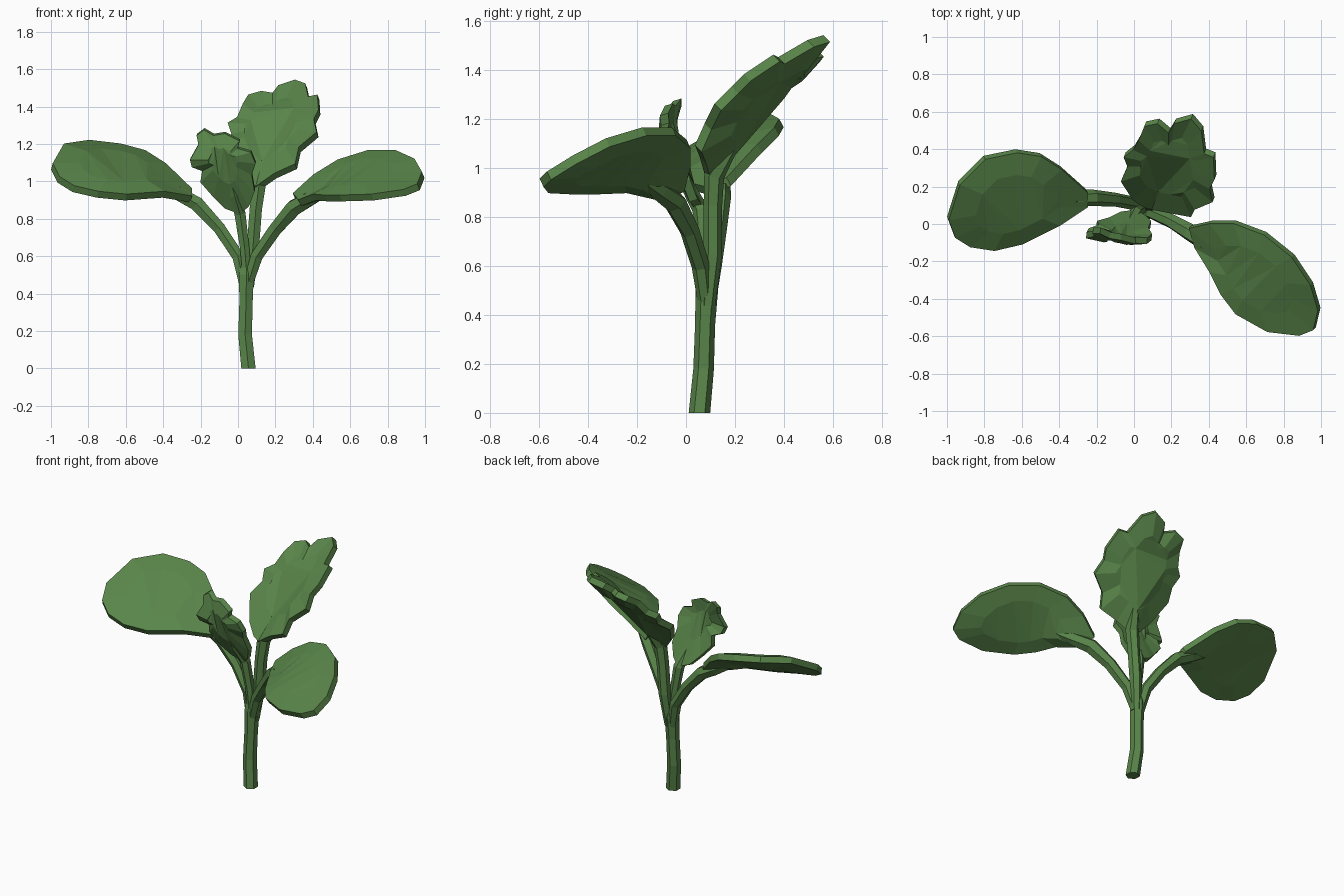
import bpy, bmesh, math
from mathutils import Vector

green = bpy.data.materials.new("leaf green")
green.diffuse_color = (0.10, 0.235, 0.068, 1)


def finish(name, bm):
    bmesh.ops.recalc_face_normals(bm, faces=bm.faces[:])
    me = bpy.data.meshes.new(name)
    bm.to_mesh(me)
    bm.free()
    me.materials.append(green)
    ob = bpy.data.objects.new(name, me)
    bpy.context.collection.objects.link(ob)


def bridge(bm, a, b):
    n = len(a)
    for i in range(n):
        j = (i + 1) % n
        bm.faces.new((a[i], a[j], b[j], b[i]))


def tube(name, path, sides=6):
    """Faceted stalk along a path of (x, y, z, radius)."""
    bm = bmesh.new()
    pts = [Vector(p[:3]) for p in path]
    rings = []
    for i, p in enumerate(pts):
        t = (pts[min(i + 1, len(pts) - 1)] - pts[max(i - 1, 0)]).normalized()
        if i == 0 and p.z < 0.1:
            t = Vector((0, 0, 1))          # flat foot on the ground
        u = (Vector((0, 1, 0)) - t * t.y).normalized()
        v = t.cross(u)
        rings.append([bm.verts.new(p + path[i][3] * (
            u * math.cos(k * math.tau / sides) + v * math.sin(k * math.tau / sides)))
            for k in range(sides)])
    for a, b in zip(rings, rings[1:]):
        bridge(bm, a, b)
    bm.faces.new(rings[0])
    bm.faces.new(rings[-1])
    finish(name, bm)


def leaf(name, outline, thick, bulge, cup, inner):
    """Thick faceted blade: rim wall, then an inner ring and a flat middle on
    both sides. cup shifts the middle of the blade along a vector."""
    bm = bmesh.new()
    pts = [Vector(p) for p in outline]
    c = sum(pts, Vector()) / len(pts)
    n = Vector()
    for a, b in zip(pts, pts[1:] + pts[:1]):
        n += (a - c).cross(b - c)
    n.normalize()
    cup = Vector(cup)
    rims = []
    for s in (1, -1):
        rim = [bm.verts.new(p + n * s * thick / 2) for p in pts]
        mid = [bm.verts.new(c + (p - c) * inner + cup + n * s * (thick / 2 + bulge))
               for p in pts]
        bridge(bm, rim, mid)
        bm.faces.new(mid)
        rims.append(rim)
    bridge(bm, *rims)
    bmesh.ops.triangulate(bm, faces=bm.faces[:])
    finish(name, bm)


# main stem
tube("main_stem", [(0.056, 0.055, 0, 0.044), (0.038, 0.072, 0.18, 0.042),
                   (0.043, 0.078, 0.36, 0.041), (0.045, 0.085, 0.5, 0.046),
                   (0.045, 0.085, 0.56, 0.028)])

# stalks carrying each leaf
tube("left_stalk", [(0.035, 0.09, 0.44, 0.03), (0.0, 0.11, 0.6, 0.036),
                    (-0.1, 0.13, 0.75, 0.037), (-0.22, 0.14, 0.88, 0.044),
                    (-0.32, 0.14, 0.935, 0.042), (-0.46, 0.14, 0.995, 0.012)])
tube("right_stalk", [(0.05, 0.08, 0.44, 0.03), (0.1, 0.06, 0.6, 0.037),
                     (0.2, 0.015, 0.745, 0.04), (0.30, -0.045, 0.86, 0.048),
                     (0.39, -0.11, 0.91, 0.042), (0.52, -0.2, 0.965, 0.012)])
tube("back_stalk", [(0.06, 0.09, 0.44, 0.03), (0.08, 0.11, 0.65, 0.038),
                    (0.095, 0.11, 0.85, 0.038), (0.11, 0.115, 0.97, 0.042),
                    (0.15, 0.19, 1.1, 0.03), (0.2, 0.31, 1.25, 0.012)])
tube("front_stalk", [(0.05, 0.08, 0.46, 0.025), (0.035, 0.075, 0.65, 0.029),
                     (0.01, 0.06, 0.83, 0.034), (-0.02, 0.005, 0.93, 0.028),
                     (-0.05, -0.05, 1.04, 0.01)])

# two smooth-edged seed leaves
leaf("left_seed_leaf", [
    (-0.25, 0.175, 0.945), (-0.39, 0.30, 1.08), (-0.5, 0.37, 1.15), (-0.63, 0.39, 1.185),
    (-0.8, 0.355, 1.205), (-0.935, 0.22, 1.185), (-0.995, 0.03, 1.08), (-0.96, -0.065, 1.01),
    (-0.88, -0.115, 0.96), (-0.75, -0.135, 0.93), (-0.6, -0.10, 0.915),
    (-0.4, 0.0, 0.93), (-0.25, 0.1, 0.905)], 0.04, 0.012, (0, -0.004, 0.01), 0.6)
leaf("right_seed_leaf", [
    (0.30, -0.015, 0.92), (0.41, 0.01, 1.02), (0.54, 0.01, 1.1), (0.70, -0.05, 1.15),
    (0.85, -0.17, 1.15), (0.95, -0.32, 1.105), (0.99, -0.455, 1.035), (0.965, -0.56, 0.97),
    (0.89, -0.59, 0.94), (0.72, -0.57, 0.915), (0.55, -0.475, 0.91),
    (0.47, -0.37, 0.91), (0.41, -0.25, 0.915), (0.33, -0.12, 0.885)],
    0.04, 0.012, (0, 0, 0.008), 0.6)

# two toothed true leaves
leaf("back_toothed_leaf", [
    (0.1, 0.09, 0.96), (0.2, 0.07, 1.03), (0.31, 0.05, 1.08), (0.33, 0.09, 1.17),
    (0.425, 0.13, 1.25), (0.41, 0.2, 1.32), (0.435, 0.25, 1.37), (0.43, 0.37, 1.45),
    (0.38, 0.39, 1.44), (0.365, 0.51, 1.51), (0.31, 0.575, 1.53), (0.22, 0.55, 1.5),
    (0.19, 0.5, 1.46), (0.13, 0.55, 1.47), (0.06, 0.535, 1.45), (0.03, 0.46, 1.4),
    (0.0, 0.41, 1.33), (-0.05, 0.37, 1.3), (-0.03, 0.32, 1.24), (-0.065, 0.24, 1.18),
    (0.0, 0.14, 1.05), (0.06, 0.1, 0.98)], 0.04, 0.01, (0, 0.01, -0.01), 0.6)
leaf("front_toothed_leaf", [
    (0.01, 0.06, 0.83), (0.06, 0.03, 0.87), (0.09, 0.0, 0.95), (0.075, -0.035, 1.04),
    (0.095, -0.07, 1.1), (0.07, -0.09, 1.16), (0.0, -0.085, 1.18), (0.01, -0.09, 1.22),
    (-0.07, -0.07, 1.26), (-0.13, -0.06, 1.25), (-0.18, -0.035, 1.28),
    (-0.22, -0.035, 1.25), (-0.21, -0.05, 1.2), (-0.255, -0.06, 1.12),
    (-0.245, -0.04, 1.08), (-0.19, -0.02, 1.06), (-0.2, 0.0, 1.0),
    (-0.13, 0.02, 0.92), (-0.07, 0.05, 0.86)], 0.035, 0.008, (0, -0.03, 0.02), 0.45)
